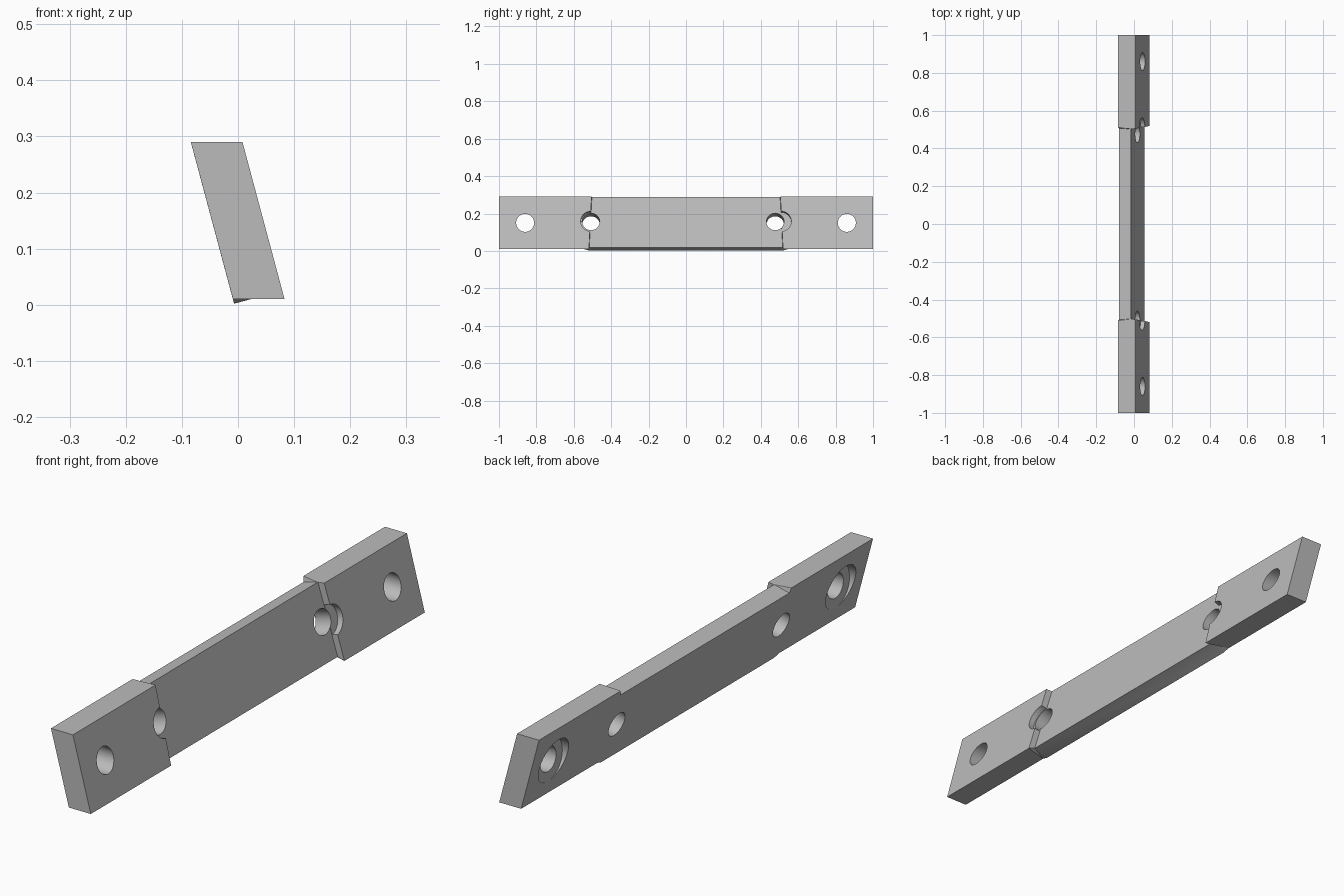
import bpy, bmesh, math
from mathutils import Matrix

cube = bpy.data.objects.get("Cube")
if cube:
    bpy.data.objects.remove(cube, do_unlink=True)

grey = bpy.data.materials.new("plain grey")
grey.use_nodes = True
colour = (0.5, 0.5, 0.5, 1)
grey.diffuse_color = colour
grey.node_tree.nodes["Principled BSDF"].inputs["Base Color"].default_value = colour


def add_object(name, bm):
    bmesh.ops.recalc_face_normals(bm, faces=bm.faces)
    mesh = bpy.data.meshes.new(name)
    bm.to_mesh(mesh)
    bm.free()
    mesh.materials.append(grey)
    obj = bpy.data.objects.new(name, mesh)
    bpy.context.collection.objects.link(obj)
    return obj


def cutter(name, centre, tilt, radius, depth):
    """Cylinder lying along x, its +x end raised by tilt degrees."""
    bm = bmesh.new()
    turn = Matrix.Rotation(math.radians(90 - tilt), 4, 'Y')
    bmesh.ops.create_cone(bm, cap_ends=True, segments=48, radius1=radius,
                          radius2=radius, depth=depth,
                          matrix=Matrix.Translation(centre) @ turn)
    obj = add_object(name, bm)
    obj.hide_render = True
    return obj


# Leaning bar: sheared end blocks, square-cut thinner middle
# corner order: bottom left, bottom right, top right, top left
block = [(-0.009, 0.01), (0.083, 0.01), (0.008, 0.29), (-0.084, 0.29)]
middle = [(-0.007, 0.002), (0.056, 0.019), (-0.017, 0.288), (-0.079, 0.271)]
block_end = [0.545, 0.519, 0.505, 0.511]
middle_end = [0.518, 0.517, 0.503, 0.506]
outer = [1, 1, 1, 1]
half = [(block, outer), (block, block_end), (middle, middle_end)]
sections = [(p, ys, -1) for p, ys in half] + [(p, ys, 1) for p, ys in reversed(half)]

bm = bmesh.new()
rings = [[bm.verts.new((x, side * y, z)) for (x, z), y in zip(points, ys)]
         for points, ys, side in sections]
for a, b in zip(rings, rings[1:]):
    for i in range(4):
        j = (i + 1) % 4
        bm.faces.new((a[i], a[j], b[j], b[i]))
bm.faces.new(rings[0])
bm.faces.new(rings[-1])
bmesh.ops.triangulate(bm, faces=bm.faces)
bar = add_object("mounting_bar", bm)

# Holes, sunk screw seats and the round notches in the block edges
cutters = []
for side in (-1, 1):
    cutters += [
        cutter("end_hole", (0, side * 0.86, 0.15), 0, 0.048, 0.6),
        cutter("screw_seat", (-0.174, side * 0.86, 0.15), 0, 0.085, 0.3),
        cutter("edge_notch", (0.0697, side * 0.507, 0.1658), 15, 0.056, 0.1),
        cutter("inner_hole", (-0.012, side * 0.4925 - 0.0155, 0.148), 15, 0.047, 0.5),
    ]
for tool in cutters:
    cut = bar.modifiers.new(tool.name, 'BOOLEAN')
    cut.operation = 'DIFFERENCE'
    cut.solver = 'EXACT'
    cut.object = tool

# Apply the cuts and drop the cutters
depsgraph = bpy.context.evaluated_depsgraph_get()
result = bpy.data.meshes.new_from_object(bar.evaluated_get(depsgraph))
bar.modifiers.clear()
bar.data = result
for tool in cutters:
    bpy.data.objects.remove(tool, do_unlink=True)

# Tidy flat areas, keep edges sharp and bores smooth
bm = bmesh.new()
bm.from_mesh(bar.data)
bmesh.ops.dissolve_limit(bm, angle_limit=math.radians(1), verts=bm.verts, edges=bm.edges)
bm.to_mesh(bar.data)
bm.free()
bpy.ops.object.select_all(action='DESELECT')
bar.select_set(True)
bpy.context.view_layer.objects.active = bar
bpy.ops.object.shade_smooth_by_angle(angle=math.radians(20))
